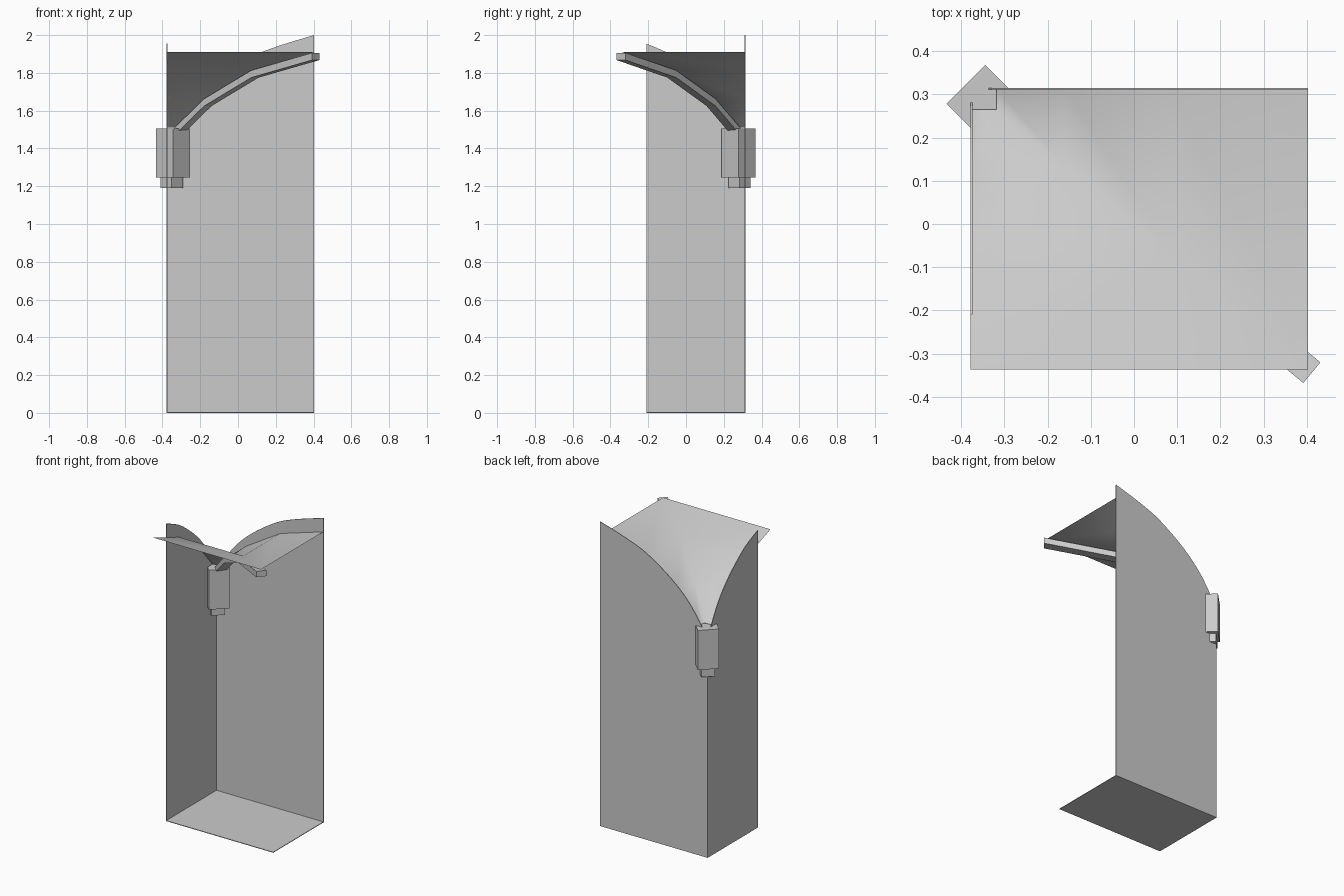
import bpy, bmesh, math
from mathutils import Vector

if "Cube" in bpy.data.objects:
    bpy.data.objects.remove(bpy.data.objects["Cube"])

X0, X1 = -0.318, 0.403      # roof start / end along x
Y0, Y1 = 0.265, -0.337      # roof start / end along y
WX, WY, FY = -0.378, 0.315, -0.21   # left wall, back wall, front of floor
T = 0.004                   # panel thickness


def make(name, verts, faces, smooth=False):
    me = bpy.data.meshes.new(name)
    me.from_pydata([tuple(v) for v in verts], [], faces)
    bm = bmesh.new()
    bm.from_mesh(me)
    bmesh.ops.recalc_face_normals(bm, faces=bm.faces)
    bm.to_mesh(me)
    bm.free()
    ob = bpy.data.objects.new(name, me)
    bpy.context.collection.objects.link(ob)
    for p in me.polygons:
        p.use_smooth = smooth
    return ob


def prism(name, outline, offset):
    """Extrude a flat outline along an offset vector."""
    n = len(outline)
    a = [Vector(p) for p in outline]
    b = [p + Vector(offset) for p in a]
    faces = [list(range(n)), list(range(n, 2 * n))]
    faces += [[i, (i + 1) % n, n + (i + 1) % n, n + i] for i in range(n)]
    return make(name, a + b, faces)


def diag(t):
    return X0 + t * (X1 - X0), Y0 + t * (Y1 - Y0)


# Wall top profile as (x, z), smoothed with a spline
KEYS = [(-0.42, 1.36), (-0.34, 1.50), (-0.26, 1.62), (-0.16, 1.725),
        (-0.02, 1.83), (0.12, 1.908), (0.403, 2.0), (0.6, 2.05)]


def wall_z(x):
    for i in range(1, len(KEYS) - 2):
        (xa, za), (xb, zb) = KEYS[i], KEYS[i + 1]
        if x <= xb or i == len(KEYS) - 3:
            ma = (zb - KEYS[i - 1][1]) / (xb - KEYS[i - 1][0])
            mb = (KEYS[i + 2][1] - za) / (KEYS[i + 2][0] - xa)
            h, s = xb - xa, (x - xa) / (xb - xa)
            return ((2*s**3 - 3*s**2 + 1) * za + (s**3 - 2*s**2 + s) * h * ma
                    + (3*s**2 - 2*s**3) * zb + (s**3 - s**2) * h * mb)


# Back wall
N = 20
xs = [-0.34 + (X1 + 0.34) * i / N for i in range(N + 1)]
top = [(x, WY, wall_z(x)) for x in xs]
prism("back_wall", [(X1, WY, 0), (WX, WY, 0), (WX, WY, 1.48)] + top, (0, -T, 0))

# Left wall: same curve, scaled along y
ts = [(FY - Y0) / (Y1 - Y0) * i / N - 0.03 * (1 - i / N) for i in range(N + 1)]
top = [(WX, diag(t)[1], wall_z(diag(t)[0])) for t in ts]
prism("left_wall", [(WX, FY, 0), (WX, WY, 0), (WX, WY, 1.48)] + top, (T, 0, 0))

# Floor panel
prism("floor_panel", [(WX, FY, 0), (X1, FY, 0), (X1, WY, 0), (WX, WY, 0)], (0, 0, T))

# Valley roof: two wings meeting on the diagonal
PROFILE = [(0, 1.51), (0.22, 1.665), (0.565, 1.815), (1, 1.91)]
verts, faces = [], []
for t, z in PROFILE:
    x, y = diag(t)
    verts += [(x, WY, z), (x, y, z), (WX, y, z)]
for i in range(len(PROFILE) - 1):
    for k in (0, 1):
        a = 3 * i + k
        faces.append([a, a + 1, a + 4, a + 3])
make("valley_roof", verts, faces, smooth=True)

# Support arm below the valley
side = Vector((-(Y1 - Y0), X1 - X0, 0)).normalized() * 0.031
verts, faces = [], []
for t, z in [(0.0, 1.51)] + PROFILE[1:3] + [(1.012, 1.908)]:
    c = Vector((*diag(t), z - 0.002))
    low = Vector((0, 0, -0.038))
    verts += [c + side, c - side, c - side + low, c + side + low]
for i in range(3):
    for k in range(4):
        a, b = 4 * i + k, 4 * i + (k + 1) % 4
        faces.append([a, b, b + 4, a + 4])
faces += [[0, 1, 2, 3], [12, 13, 14, 15]]
make("support_arm", verts, faces)


# Corner collector box and its outlet, turned 45 degrees
def diamond(name, cx, cy, r, z0, z1):
    pts = [(cx + r * math.cos(k * math.pi / 2), cy + r * math.sin(k * math.pi / 2), z0)
           for k in range(4)]
    prism(name, pts, (0, 0, z1 - z0))


diamond("collector_box", -0.344, 0.278, 0.09, 1.245, 1.505)
diamond("collector_outlet", -0.351, 0.283, 0.059, 1.19, 1.245)
